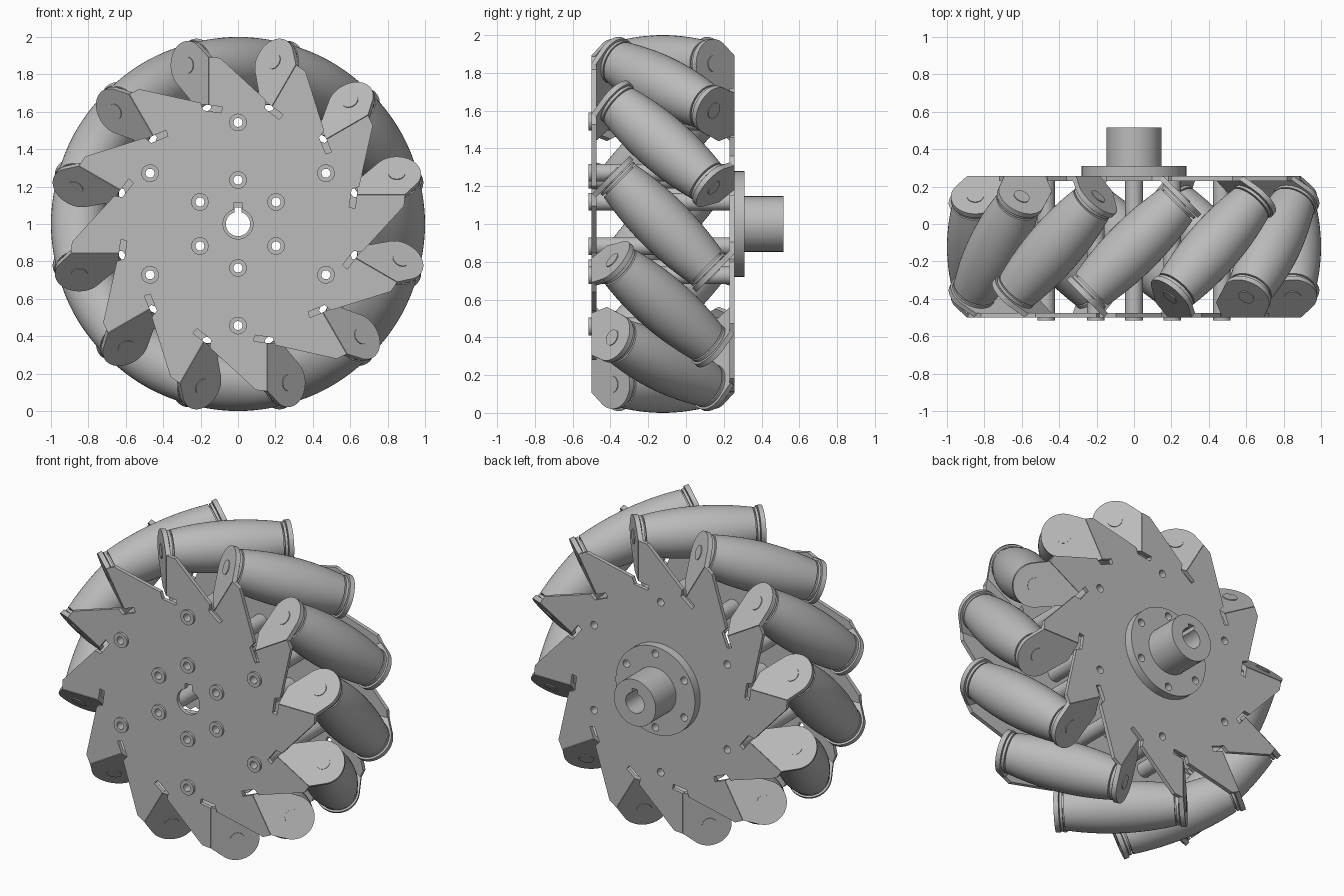
import bpy, bmesh, math
from mathutils import Matrix, Vector

if "Cube" in bpy.data.objects:
    bpy.data.objects.remove(bpy.data.objects["Cube"])

COUNT = 12          # rollers round the wheel
AXIS_R = 0.849      # distance of roller axes from the wheel centre
CENTRE = Matrix.Translation((0, -0.122, 1))

grey = bpy.data.materials.new("steel_grey")
grey.use_nodes = True
grey.diffuse_color = (0.5, 0.5, 0.5, 1)
grey.node_tree.nodes["Principled BSDF"].inputs["Base Color"].default_value = (0.5, 0.5, 0.5, 1)


def frame(x, y, z):
    """Rotation matrix with the given axes as columns."""
    return Matrix((x, y, z)).transposed().to_4x4()


S = math.sqrt(0.5)
PLATE = frame((1, 0, 0), (0, 0, 1), (0, -1, 0))       # local z points to the front
ROLLER = frame((S, -S, 0), (0, 0, 1), (-S, -S, 0))    # local z runs along the roller
FLIP = Matrix.Rotation(math.pi, 4, 'Z')


def place(name, mesh, matrix):
    ob = bpy.data.objects.new(name, mesh)
    bpy.context.collection.objects.link(ob)
    ob.matrix_world = CENTRE @ matrix
    return ob


def arc(r, start=0, end=360, cx=0, cy=0, n=40):
    full = end - start == 360
    steps = [math.radians(start + (end - start) * i / (n if full else n - 1)) for i in range(n)]
    return [(cx + r * math.cos(a), cy + r * math.sin(a)) for a in steps]


def keyed_hole(r, top, half):
    a = math.degrees(math.asin(half / r))
    return arc(r, 90 + a, 450 - a) + [(half, top), (-half, top)]


def ring_points(r):
    return [(r * math.cos(math.radians(90 + 60 * k)), r * math.sin(math.radians(90 + 60 * k)))
            for k in range(6)]


def sheet(name, loops, low, high):
    """Extrude an outline with holes between two local heights."""
    curve = bpy.data.curves.new(name, 'CURVE')
    curve.dimensions, curve.fill_mode = '2D', 'BOTH'
    curve.extrude = (high - low) / 2
    for loop in loops:
        spline = curve.splines.new('POLY')
        spline.points.add(len(loop) - 1)
        for point, (x, y) in zip(spline.points, loop):
            point.co = (x, y, 0, 1)
        spline.use_cyclic_u = True
    temp = bpy.data.objects.new(name, curve)
    bpy.context.collection.objects.link(temp)
    graph = bpy.context.evaluated_depsgraph_get()
    mesh = bpy.data.meshes.new_from_object(temp.evaluated_get(graph))
    bpy.data.objects.remove(temp)
    mesh.transform(Matrix.Translation((0, 0, (low + high) / 2)))
    bm = bmesh.new()
    bm.from_mesh(mesh)
    bmesh.ops.remove_doubles(bm, verts=bm.verts, dist=1e-5)
    bmesh.ops.recalc_face_normals(bm, faces=bm.faces)
    bm.to_mesh(mesh)
    bm.free()
    mesh.materials.clear()
    mesh.materials.append(grey)
    return mesh


def lathe(name, profile, steps=48):
    """Spin a (radius, height) profile round local z."""
    bm = bmesh.new()
    verts = [bm.verts.new((r, 0, h)) for r, h in profile]
    edges = [bm.edges.new(pair) for pair in zip(verts, verts[1:])]
    bmesh.ops.spin(bm, geom=verts + edges, cent=(0, 0, 0), axis=(0, 0, 1),
                   angle=math.tau, steps=steps)
    bmesh.ops.remove_doubles(bm, verts=bm.verts, dist=1e-5)
    bmesh.ops.recalc_face_normals(bm, faces=bm.faces)
    mesh = bpy.data.meshes.new(name)
    bm.to_mesh(mesh)
    bm.free()
    mesh.materials.append(grey)
    return mesh


# Side plate: twelve pointed arms, each with a relief slot at the foot of its bend
arm = [(-0.20, 0.648), (-0.185, 0.607), (-0.09, 0.594), (-0.083, 0.626),
       (-0.155, 0.636), (-0.155, 0.893), (-0.096, 0.888)]
outline = []
for k in range(COUNT):
    turn = Matrix.Rotation(-math.tau * k / COUNT, 2)
    outline += [tuple(turn @ Vector(p)) for p in arm]
posts = ring_points(0.543) + ring_points(0.235)
holes = [arc(0.024, cx=x, cy=y, n=20) for x, y in posts]
plate = sheet("side_plate", [outline, keyed_hole(0.08, 0.112, 0.025)] + holes, 0.353, 0.378)
place("front_plate", plate, PLATE)
place("back_plate", plate, FLIP @ PLATE)

# Bent tab that carries one roller end
tab = sheet("roller_tab", [[(0.155, 0.893), (0.155, 0.636), (0.04, 0.645)]
                           + arc(0.13, 230, 52, cy=AXIS_R)], 0.35, 0.379)

# Barrel roller, crowned so that all rollers share one round rim
crown = []
for i in range(17):
    s = -0.322 + 0.644 * i / 16
    crown.append((1 - math.hypot(AXIS_R, s * S), s))
neck = [(0.1, 0.322), (0.1, 0.33), (0.12, 0.33), (0.12, 0.346), (0, 0.346)]
roller = lathe("roller", [(r, -h) for r, h in reversed(neck)] + crown + neck)
pin = lathe("roller_pin", [(0, -0.384), (0.044, -0.384), (0.044, 0.384), (0, 0.384)], 32)

for k in range(COUNT):
    spin = Matrix.Rotation(math.tau * k / COUNT, 4, 'Y')
    seat = spin @ ROLLER @ Matrix.Translation((0, AXIS_R, 0))
    place(f"roller_{k + 1}", roller, seat)
    place(f"roller_pin_{k + 1}", pin, seat)
    place(f"front_tab_{k + 1}", tab, spin @ ROLLER)
    place(f"back_tab_{k + 1}", tab, spin @ FLIP @ ROLLER)

# Hollow spacer posts between the plates
post = sheet("spacer_post", [arc(0.047, n=28), arc(0.024, n=20)], -0.36, 0.393)
for k, (x, y) in enumerate(posts):
    place(f"spacer_post_{k + 1}", post, PLATE @ Matrix.Translation((x, y, 0)))

# Rear hub: drilled flange and keyed boss
bore = keyed_hole(0.065, 0.088, 0.02)
bolt_holes = [arc(0.024, cx=x, cy=y, n=20) for x, y in ring_points(0.235)]
place("hub_flange", sheet("hub_flange", [arc(0.28, n=64), bore] + bolt_holes, -0.432, -0.378), PLATE)
place("hub_boss", sheet("hub_boss", [arc(0.147, n=48), bore], -0.638, -0.432), PLATE)

# Smooth the round surfaces and keep the edges crisp
bpy.ops.object.select_all(action='DESELECT')
for ob in bpy.context.collection.objects:
    if ob.type == 'MESH':
        ob.select_set(True)
        bpy.context.view_layer.objects.active = ob
bpy.ops.object.shade_smooth_by_angle(angle=math.radians(30))
